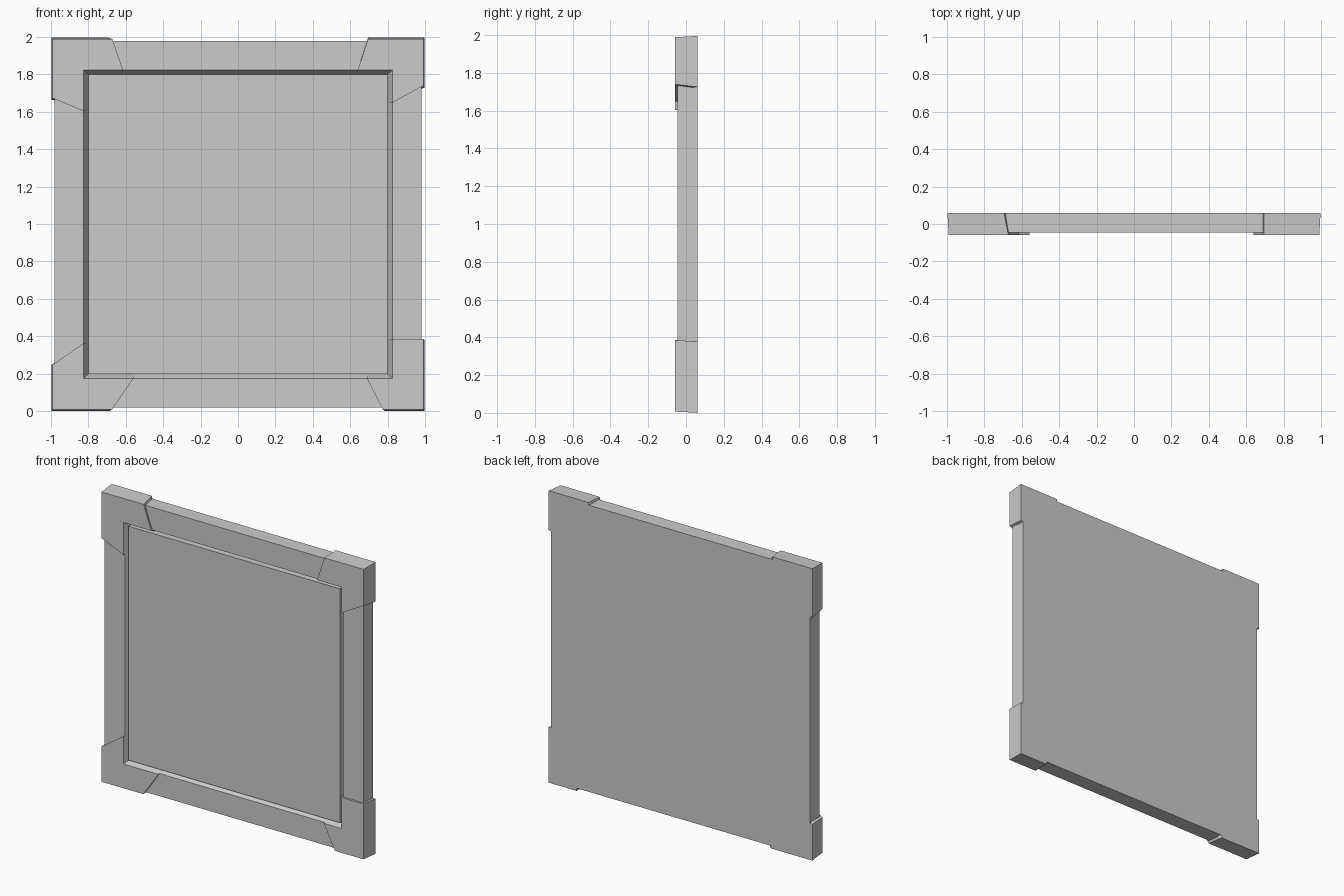
import bpy, bmesh

if "Cube" in bpy.data.objects:
    bpy.data.objects.remove(bpy.data.objects["Cube"])

CZ = 1.003                     # height of the panel centre
BACK, FRONT, CAP = 0.06, -0.045, -0.059
GROOVE, PANEL = 0.0, -0.04     # bottom of the groove, face of the inner panel
OUT, LIP, INNER = 0.98, 0.825, 0.80


def loft(name, rings):
    """Join equal rings of (x, y, z) points and cap both ends."""
    bm = bmesh.new()
    loops = [[bm.verts.new(p) for p in ring] for ring in rings]
    for a, b in zip(loops, loops[1:]):
        for i in range(len(a)):
            j = (i + 1) % len(a)
            bm.faces.new((a[i], a[j], b[j], b[i]))
    bm.faces.new(loops[0])
    bm.faces.new(loops[-1])
    bmesh.ops.recalc_face_normals(bm, faces=bm.faces)
    mesh = bpy.data.meshes.new(name)
    bm.to_mesh(mesh)
    bm.free()
    ob = bpy.data.objects.new(name, mesh)
    bpy.context.collection.objects.link(ob)
    return ob


def square(half, y):
    return [(sx * half, y, CZ + sz * half)
            for sx, sz in ((-1, -1), (1, -1), (1, 1), (-1, 1))]


# Framed panel: flat back, flat rim, bevelled groove around a raised centre
loft("framed_panel", [square(OUT, BACK), square(OUT, FRONT), square(LIP, FRONT),
                      square(INNER, GROOVE), square(INNER, PANEL)])


def corner(name, sx, sz, top_out, top_in, side_out, side_in, top_slip, side_slip):
    """L-shaped cap; cuts are measured from the centre, slips skew their backs."""
    def ring(outer, inner, y, t_in, s_in):
        k = (y - CAP) / (BACK - CAP)
        t, s = top_out + k * top_slip, side_out + k * side_slip
        t_in, s_in = (t if t_in is None else t_in), (s if s_in is None else s_in)
        pts = [(outer, outer), (t, outer), (t_in, inner),
               (inner, inner), (inner, s_in), (outer, s)]
        return [(sx * a, y, CZ + sz * b) for a, b in pts]
    # The back shows only the thin edge that overhangs the frame
    loft(name, [ring(0.998, OUT - 0.001, BACK, None, None),
                ring(0.996, INNER, 0.035, top_in, side_in),
                ring(0.994, INNER, GROOVE, top_in, side_in),
                ring(0.991, LIP, CAP, top_in, side_in)])


# Corner caps, each with its own uneven cuts
corner("corner_top_left", -1, 1, 0.672, 0.615, 0.675, 0.605, 0.023, -0.01)
corner("corner_top_right", 1, 1, 0.695, 0.64, 0.742, 0.65, 0.0, -0.014)
corner("corner_bottom_left", -1, -1, 0.675, 0.56, 0.75, 0.635, 0.01, 0.0)
corner("corner_bottom_right", 1, -1, 0.775, 0.69, 0.613, 0.613, 0.01, 0.007)

# Rest the lowest corner exactly on the ground
low = min(v.co.z for o in bpy.data.objects for v in o.data.vertices)
for o in bpy.data.objects:
    o.location.z -= low
